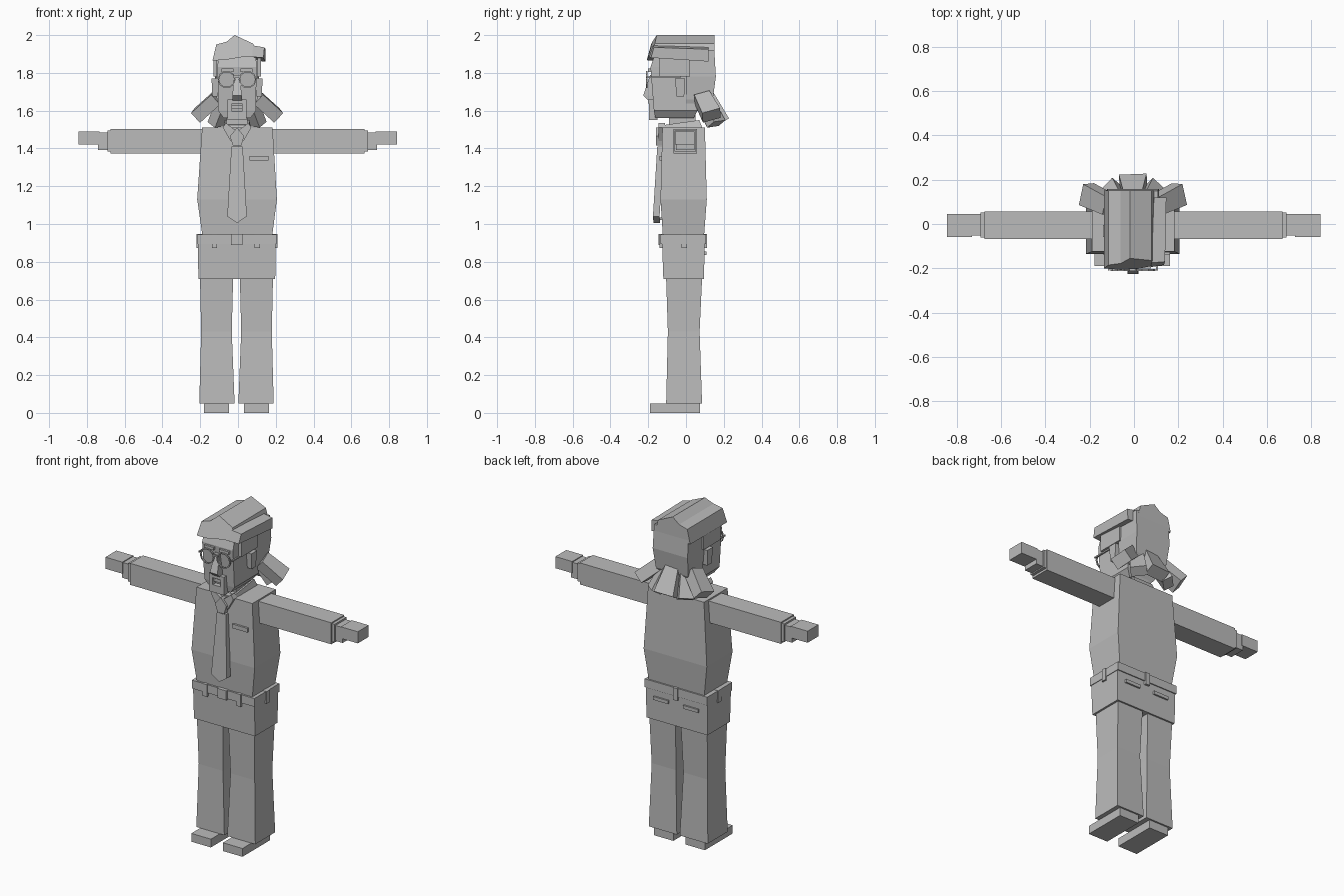
import bpy, bmesh, math
from mathutils import Vector, Matrix

mat = bpy.data.materials.new("plain grey")
mat.diffuse_color = (0.5, 0.5, 0.5, 1)
CX = -0.005  # body centre line


def finish(name, bm):
    bmesh.ops.recalc_face_normals(bm, faces=bm.faces)
    me = bpy.data.meshes.new(name)
    bm.to_mesh(me)
    bm.free()
    me.materials.append(mat)
    ob = bpy.data.objects.new(name, me)
    bpy.context.collection.objects.link(ob)
    return ob


def bridge(name, rings, close=True):
    """Skin a stack of equal-length point rings and cap the ends."""
    bm = bmesh.new()
    vs = [[bm.verts.new(p) for p in r] for r in rings]
    n = len(rings[0])
    for a, b in zip(vs, vs[1:]):
        for i in range(n):
            j = (i + 1) % n
            bm.faces.new((a[i], a[j], b[j], b[i]))
    bm.faces.new(vs[0])
    bm.faces.new(vs[-1])
    return finish(name, bm)


def loft(name, *sections):
    """Rectangular sections given as (z, x0, x1, y0, y1)."""
    return bridge(name, [[(a, c, z), (b, c, z), (b, d, z), (a, d, z)]
                         for z, a, b, c, d in sections])


def box(name, x0, x1, y0, y1, z0, z1):
    return loft(name, (z0, x0, x1, y0, y1), (z1, x0, x1, y0, y1))


def prism(name, pts, y0, y1):
    """Extrude an x/z outline along y."""
    return bridge(name, [[(x, y0, z) for x, z in pts], [(x, y1, z) for x, z in pts]])


def strand(name, a, b, w0, w1, t):
    """Tapered block running from a to b, thickness facing outward."""
    a, b = Vector(a), Vector(b)
    d = (b - a).normalized()
    out = Vector((a.x * 1.2 + (b - a).x, 0.12 if abs(b.x) < .15 else .05, 0))
    side = d.cross(out).normalized()
    nrm = side.cross(d).normalized()
    rings = []
    for p, w in ((a, w0), (b, w1)):
        rings.append([p + side * w / 2 * u + nrm * t / 2 * v
                      for u, v in ((-1, -1), (1, -1), (1, 1), (-1, 1))])
    return bridge(name, rings)


# shoes and flared trouser legs
for s, n in ((-1, "left"), (1, "right")):
    def sx(a, b):
        return sorted((-0.008 + s * a, -0.008 + s * b))
    box(n + "_shoe", *sx(.04, .171), -.19, .075, 0, .05)
    loft(n + "_trouser_leg", (.05, *sx(.010, .197), -.105, .085),
         (.43, *sx(.025, .187), -.096, .072), (.71, *sx(.018, .193), -.105, .085))

# hips, belt, loops, buckle, back pockets
loft("hips", (.71, -.21, .197, -.12, .095), (.94, -.212, .2, -.128, .1))
box("belt", -.215, .203, -.134, .105, .895, .945)
box("buckle", -.037, .023, -.145, -.12, .89, .947)
for s in (-1, 1):
    x = -.011 + s * .113
    box("front_loop", x - .014, x + .014, -.14, -.12, .873, .947)
    box("back_pocket", CX + s * .1 - .05, CX + s * .1 + .05, .09, .108, .835, .855)
    x = CX + s * .2
    box("side_loop", x - .014, x + .014, -.025, .005, .873, .947)
box("back_loop", -.02, .01, .09, .112, .873, .947)

# shirt
loft("shirt", (.93, -.187, .18, -.122, .095), (1.13, -.216, .206, -.135, .11),
     (1.51, -.19, .183, -.125, .1))
box("chest_pocket", .06, .162, -.141, -.12, 1.335, 1.36)
for i in range(4):
    box("button", -.013, .003, -.142, -.12, 1.02 + i * .1, 1.035 + i * .1)

# collar
bridge("collar", [[(-.08, -.12, 1.50), (.07, -.12, 1.50), (.07, .09, 1.50), (-.08, .09, 1.50)],
                  [(-.07, -.11, 1.525), (.06, -.11, 1.525), (.06, .07, 1.55), (-.07, .07, 1.55)]])
for s in (-1, 1):
    prism("collar_flap", [(CX + s * x, z) for x, z in
                          ((0, 1.49), (.035, 1.44), (.075, 1.51), (.06, 1.535))], -.145, -.11)

# tie
prism("tie_knot", [(CX + x, z) for x, z in
                   ((-.022, 1.415), (.022, 1.415), (.038, 1.465), (0, 1.51), (-.038, 1.465))],
      -.158, -.12)
tie = [(0, 1.005, -.172), (.052, 1.04, -.175), (.03, 1.41, -.152),
       (-.03, 1.41, -.152), (-.052, 1.04, -.175)]
bridge("tie_blade", [[(CX + x, y, z) for x, z, y in tie],
                     [(CX + x, y + .035, z) for x, z, y in tie]])

# arms held straight out
for s, n in ((-1, "left"), (1, "right")):
    def ax(a, b):
        return sorted((-.002 + s * a, -.002 + s * b))
    box(n + "_sleeve", *ax(.17, .672), -.067, .057, 1.372, 1.502)
    box(n + "_cuff", *ax(.66, .69), -.06, .052, 1.385, 1.495)
    box(n + "_wrist", *ax(.68, .738), -.052, .045, 1.392, 1.485)
    box(n + "_hand", *ax(.73, .843), -.058, .046, 1.42, 1.49)

# neck, head
box("neck", -.06, .05, -.09, .05, 1.5, 1.6)
loft("head", (1.56, -.075, .065, -.162, .04), (1.6, -.105, .095, -.17, .06),
     (1.83, -.108, .098, -.188, .1), (1.9, -.105, .095, -.165, .1))
loft("ponytail_base", (1.62, -.10, .09, .0, .12), (1.66, -.112, .102, 0, .142),
     (1.78, -.122, .112, .0, .158), (1.92, -.118, .108, 0, .15))
for s in (-1, 1):
    x = CX + s * .117
    loft("ear", (1.675, x - .014, x + .014, -.05, -.01),
         (1.77, x - .018, x + .018, -.058, -.004))
    box("sideburn", x - .009, x + .009, -.14, .02, 1.78, 1.88)

# facial features
loft("nose", (1.655, -.03, .02, -.2, -.16), (1.68, -.03, .02, -.226, -.16),
     (1.79, -.02, .01, -.19, -.16))
for s in (-1, 1):
    x = CX + s * .038
    box("beard_side", x - .012, x + .012, -.197, -.15, 1.555, 1.655)
    x = CX + s * .05
    box("eyebrow", x - .032, x + .032, -.2, -.16, 1.805, 1.822)
    box("temple_arm", *sorted((CX + s * .105, CX + s * .113)), -.21, -.03, 1.772, 1.78)
box("moustache", -.055, .045, -.2, -.15, 1.638, 1.66)
box("chin_beard", -.055, .045, -.197, -.15, 1.55, 1.595)
box("mouth", -.032, .022, -.184, -.15, 1.61, 1.628)

# glasses: thin faceted rings and a bridge
for s in (-1, 1):
    bm = bmesh.new()
    N, rows = 10, []
    for r, y in ((.047, -.212), (.047, -.204), (.04, -.204), (.04, -.212)):
        rows.append([bm.verts.new((CX + s * .055 + r * math.cos(2 * math.pi * i / N), y,
                                   1.765 + r * math.sin(2 * math.pi * i / N))) for i in range(N)])
    for k in range(4):
        for i in range(N):
            j, a, b = (i + 1) % N, rows[k], rows[(k + 1) % 4]
            bm.faces.new((a[i], a[j], b[j], b[i]))
    finish("glasses_rim", bm)
box("glasses_bridge", -.02, .01, -.213, -.203, 1.775, 1.785)

# swept hair on top: ridged cap with a slanted front
cap = [(-.135, 1.865, -.2), (-.115, 1.95, -.185), (-.06, 1.965, -.178), (-.018, 2.0, -.155),
       (.08, 1.955, -.165), (.1, 1.885, -.185), (.03, 1.885, -.2), (-.06, 1.87, -.207)]
bridge("hair_top", [[(x, y, z) for x, z, y in cap], [(x, .152, z) for x, z, y in cap]])
bridge("hair_side_sweep", [[(.075, -.195, 1.885), (.135, -.185, 1.88),
                            (.14, -.17, 1.935), (.08, -.175, 1.945)],
                           [(.085, .12, 1.865), (.145, .12, 1.86),
                            (.146, .12, 1.925), (.09, .12, 1.935)]])

# loose strands at the nape
strand("nape_strand_middle", (-.004, .1, 1.70), (-.004, .195, 1.54), .075, .125, .07)
for s in (-1, 1):
    strand("nape_strand_inner", (CX + s * .055, .085, 1.68), (CX + s * .105, .16, 1.53),
           .07, .09, .06)
    strand("nape_strand_outer", (CX + s * .105, .085, 1.67), (CX + s * .21, .135, 1.575),
           .085, .1, .07)
